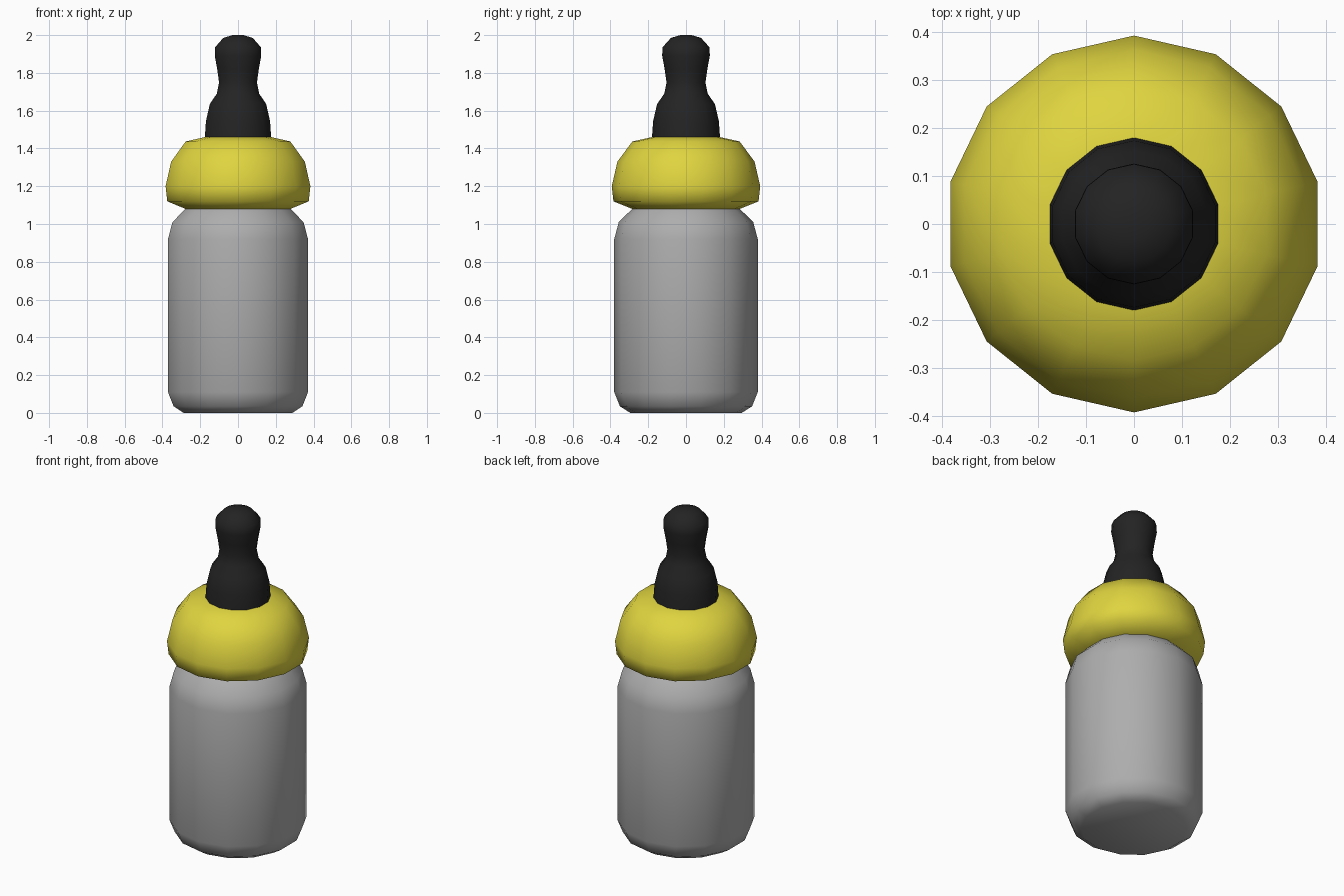
import bpy, bmesh, math

if "Cube" in bpy.data.objects:
    bpy.data.objects.remove(bpy.data.objects["Cube"])

SIDES = 14


def material(name, rgb):
    m = bpy.data.materials.new(name)
    m.diffuse_color = (*rgb, 1)
    m.use_nodes = True
    m.node_tree.nodes["Principled BSDF"].inputs["Base Color"].default_value = m.diffuse_color
    return m


def lathe(name, profile, mat, cap_bottom=False, cap_top=False):
    """Revolve (radius, z) points, with a corner pointing along +y."""
    bm = bmesh.new()
    rings = []
    for r, z in profile:
        ring = []
        for i in range(SIDES):
            a = math.pi / 2 + 2 * math.pi * i / SIDES
            ring.append(bm.verts.new((r * math.cos(a), r * math.sin(a), z)))
        rings.append(ring)
    for low, high in zip(rings, rings[1:]):
        for i in range(SIDES):
            j = (i + 1) % SIDES
            bm.faces.new((low[i], low[j], high[j], high[i]))
    if cap_bottom:
        bm.faces.new(rings[0][::-1])
    if cap_top:
        bm.faces.new(rings[-1])
    for f in bm.faces:
        f.smooth = True
    mesh = bpy.data.meshes.new(name)
    bm.to_mesh(mesh)
    bm.free()
    mesh.materials.append(mat)
    obj = bpy.data.objects.new(name, mesh)
    bpy.context.collection.objects.link(obj)
    return obj


grey = material("bottle grey", (0.42, 0.42, 0.42))
yellow = material("collar yellow", (0.74, 0.66, 0.05))
black = material("teat black", (0.017, 0.017, 0.017))

# Bottle body
lathe("bottle", [(0.295, 0.005), (0.35, 0.035), (0.38, 0.11), (0.38, 0.92),
                 (0.356, 1.01), (0.285, 1.08)], grey, cap_bottom=True)
bpy.data.objects["bottle"].data.vertices.foreach_get  # mesh stays as lathed
for v in bpy.data.objects["bottle"].data.vertices:
    if v.co.z < 0.01:
        v.co.z = 0.0

# Screw collar
lathe("collar", [(0.285, 1.08), (0.384, 1.12), (0.393, 1.20), (0.363, 1.33),
                 (0.284, 1.437), (0.18, 1.46)], yellow)

# Teat
lathe("teat", [(0.18, 1.46), (0.174, 1.545), (0.153, 1.635), (0.115, 1.69),
               (0.103, 1.75), (0.113, 1.82), (0.126, 1.89), (0.125, 1.935),
               (0.08, 1.985), (0.03, 2.0)], black, cap_top=True)
